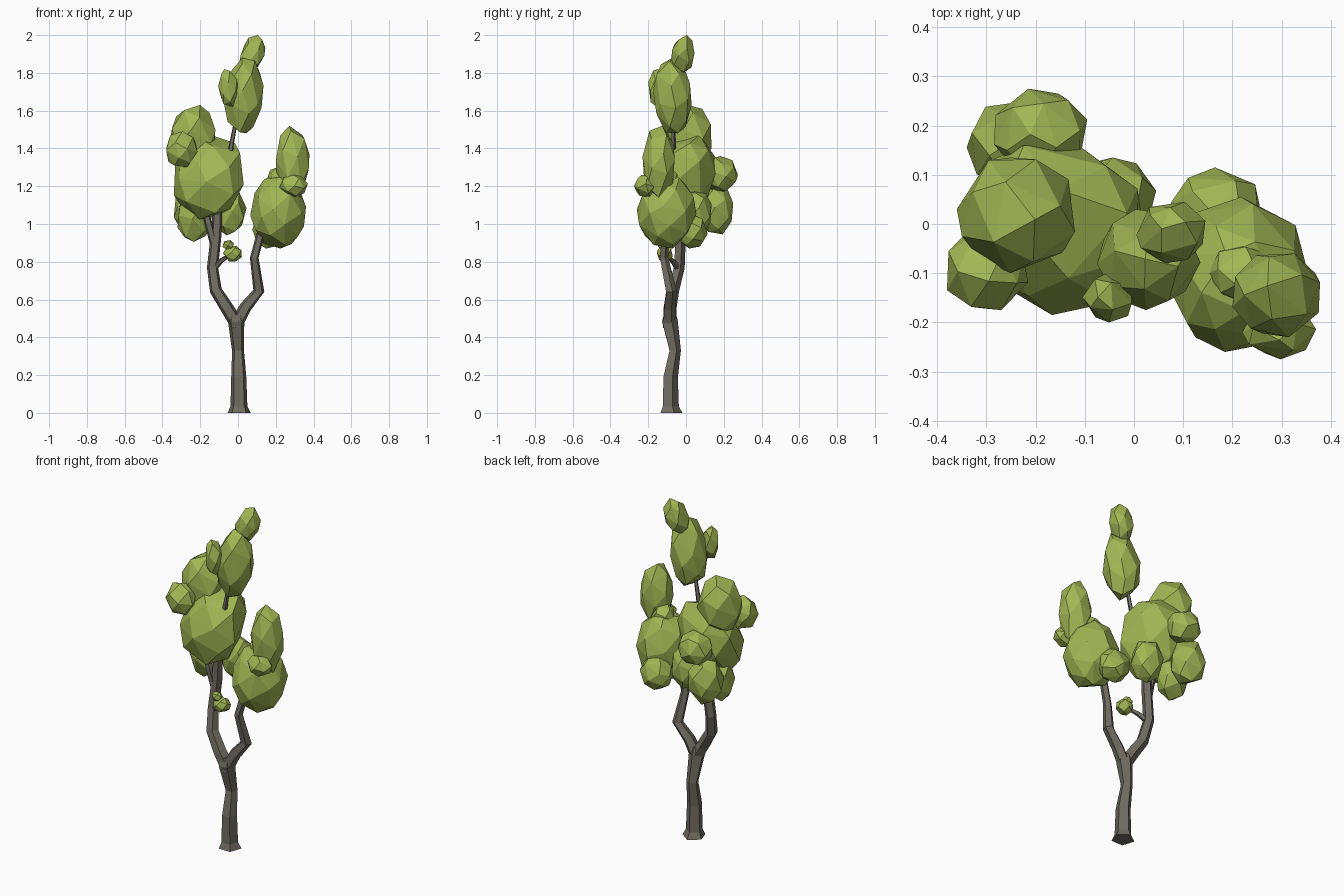
import bpy, bmesh, math, random
from mathutils import Vector

if "Cube" in bpy.data.objects:
    bpy.data.objects.remove(bpy.data.objects["Cube"])

random.seed(4)


def material(name, rgb):
    m = bpy.data.materials.new(name)
    m.diffuse_color = (*rgb, 1)
    m.use_nodes = True
    m.node_tree.nodes["Principled BSDF"].inputs["Base Color"].default_value = m.diffuse_color
    return m


leaf_green = material("leaf green", (0.36, 0.47, 0.09))
bark_brown = material("bark brown", (0.165, 0.148, 0.120))


def finish(bm, name, mat):
    bmesh.ops.recalc_face_normals(bm, faces=bm.faces)
    mesh = bpy.data.meshes.new(name)
    bm.to_mesh(mesh)
    bm.free()
    mesh.materials.append(mat)
    bpy.context.collection.objects.link(bpy.data.objects.new(name, mesh))


def leaf_clump(name, xs, ys, zs, n=22, lean=(0, 0), twist=0):
    """Faceted convex blob fitted to the given x, y and z ranges."""
    pts = []
    turn = random.random() * 6
    for i in range(n):
        z = 1 - 2 * (i + 0.5) / n
        r = math.sqrt(1 - z * z)
        a = turn + i * 2.39996
        p = Vector((r * math.cos(a), r * math.sin(a), z))
        p += Vector([random.uniform(-0.12, 0.12) for _ in range(3)])
        p.normalize()
        p.x += lean[0] * p.z + twist * p.y
        p.y += lean[1] * p.z
        pts.append(p)
    for k, (lo, hi) in enumerate((xs, ys, zs)):
        a, b = min(p[k] for p in pts), max(p[k] for p in pts)
        for p in pts:
            p[k] = lo + (p[k] - a) / (b - a) * (hi - lo)
    bm = bmesh.new()
    for p in pts:
        bm.verts.new(p)
    bmesh.ops.convex_hull(bm, input=bm.verts[:])
    finish(bm, name, leaf_green)


def limb(name, path, sides=5):
    """Tapered tube through (x, y, z, radius) points."""
    bm = bmesh.new()
    rings = []
    for i, (x, y, z, r) in enumerate(path):
        before, after = path[max(i - 1, 0)], path[min(i + 1, len(path) - 1)]
        d = (Vector(after[:3]) - Vector(before[:3])).normalized()
        if i == 0 and z == 0:
            d = Vector((0, 0, 1))
        u = Vector((0, 1, 0)).cross(d).normalized()
        v = d.cross(u)
        ring = []
        for s in range(sides):
            a = 2 * math.pi * (s + 0.25) / sides
            ring.append(bm.verts.new(Vector((x, y, z)) + r * (u * math.cos(a) + v * math.sin(a))))
        rings.append(ring)
    for a, b in zip(rings, rings[1:]):
        for s in range(sides):
            t = (s + 1) % sides
            bm.faces.new((a[s], a[t], b[t], b[s]))
    bm.faces.new(rings[0])
    bm.faces.new(rings[-1])
    finish(bm, name, bark_brown)


# trunk and its two main limbs
limb("trunk", [(0.006, -0.083, 0, 0.064), (0.005, -0.085, 0.035, 0.047), (0.004, -0.085, 0.19, 0.042),
               (0.0, -0.06, 0.33, 0.033), (-0.01, -0.09, 0.49, 0.046), (-0.01, -0.09, 0.53, 0.03)], 5)
limb("left_limb", [(0.0, -0.09, 0.46, 0.038), (-0.055, -0.088, 0.55, 0.037), (-0.118, -0.07, 0.65, 0.034),
                   (-0.135, -0.038, 0.77, 0.031), (-0.115, -0.03, 0.95, 0.030), (-0.105, -0.03, 1.15, 0.024)])
limb("right_limb", [(-0.015, -0.09, 0.46, 0.038), (0.04, -0.088, 0.56, 0.034), (0.110, -0.08, 0.645, 0.031),
                    (0.086, -0.118, 0.82, 0.024), (0.12, -0.11, 0.95, 0.022), (0.17, -0.1, 1.05, 0.015)])

# smaller branches
limb("left_fork", [(-0.125, -0.035, 0.88, 0.022), (-0.155, -0.045, 1.0, 0.021), (-0.19, -0.04, 1.12, 0.015)])
limb("top_branch", [(-0.11, -0.02, 1.1, 0.02), (-0.045, -0.07, 1.34, 0.016),
                    (-0.035, -0.065, 1.42, 0.013), (-0.01, -0.07, 1.55, 0.01)])
limb("twig", [(-0.132, -0.04, 0.76, 0.019), (-0.09, -0.07, 0.805, 0.014), (-0.03, -0.11, 0.845, 0.008)])

# left crown
leaf_clump("left_main_clump", (-0.34, 0.03), (-0.185, 0.16), (1.025, 1.475), 28, (0.1, 0.2), -0.15)
leaf_clump("left_upper_clump", (-0.36, -0.12), (-0.1, 0.135), (1.31, 1.63))
leaf_clump("left_side_clump", (-0.38, -0.215), (-0.175, -0.02), (1.30, 1.49), 20)
leaf_clump("left_back_clump", (-0.285, -0.095), (0.1, 0.275), (1.17, 1.36))
leaf_clump("left_back_low_clump", (-0.34, -0.14), (0.07, 0.25), (0.945, 1.21))
leaf_clump("left_low_clump", (-0.32, -0.14), (-0.05, 0.12), (0.905, 1.18))
leaf_clump("left_inner_clump", (-0.13, 0.045), (-0.03, 0.135), (0.94, 1.18))

# right crown
leaf_clump("right_main_clump", (0.065, 0.36), (-0.26, 0.055), (0.87, 1.26), 32)
leaf_clump("right_tall_clump", (0.2, 0.378), (-0.23, -0.06), (1.13, 1.52))
leaf_clump("right_back_clump", (0.075, 0.255), (-0.05, 0.115), (0.87, 1.06))
leaf_clump("right_front_small_clump", (0.22, 0.37), (-0.275, -0.165), (1.145, 1.26), 18)
leaf_clump("right_inner_small_clump", (0.15, 0.28), (-0.16, -0.045), (1.17, 1.30), 18)

# top crown
leaf_clump("top_main_clump", (-0.075, 0.135), (-0.175, 0.03), (1.48, 1.88), 26, (0.15, -0.05))
leaf_clump("top_tip_clump", (0.005, 0.145), (-0.08, 0.045), (1.80, 2.0), 20, (0.3, 0.1))
leaf_clump("top_side_clump", (-0.105, 0.0), (-0.2, -0.1), (1.62, 1.82), 18, (-0.1, 0))

# tuft on the twig
leaf_clump("twig_clump", (-0.08, 0.02), (-0.155, -0.07), (0.80, 0.885), 18)
leaf_clump("twig_small_clump", (-0.082, -0.022), (-0.15, -0.095), (0.86, 0.915), 14)
